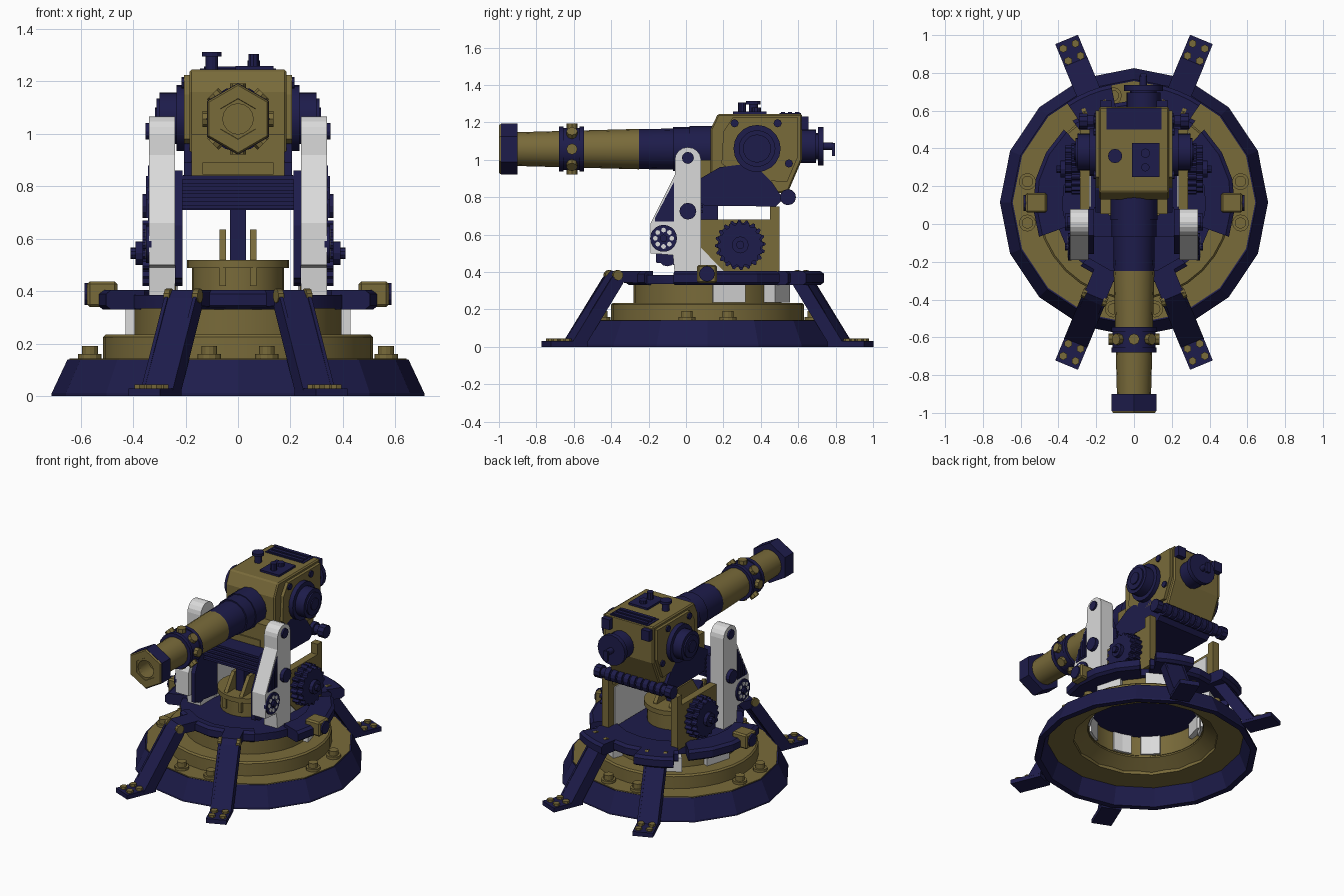
import bpy, bmesh
from math import sin, cos, pi, radians
from mathutils import Vector, Matrix

cube = bpy.data.objects.get("Cube")
if cube:
    bpy.data.objects.remove(cube)


def material(name, col):
    m = bpy.data.materials.new(name)
    m.use_nodes = True
    m.diffuse_color = (*col, 1)
    m.node_tree.nodes["Principled BSDF"].inputs["Base Color"].default_value = (*col, 1)
    return m


BLUE = material("navy_blue", (0.0125, 0.0115, 0.07))
GOLD = material("old_gold", (0.19, 0.145, 0.042))
WHITE = material("light_grey", (0.7, 0.7, 0.7))
CY = 0.115      # centre of the base along y
BZ = 1.057      # height of the barrel axis
X, Y, Z = Vector((1, 0, 0)), Vector((0, 1, 0)), Vector((0, 0, 1))


def finish(name, bm, mat, smooth=False, bevel=0):
    bmesh.ops.recalc_face_normals(bm, faces=bm.faces)
    me = bpy.data.meshes.new(name)
    bm.to_mesh(me)
    bm.free()
    me.materials.append(mat)
    ob = bpy.data.objects.new(name, me)
    bpy.context.collection.objects.link(ob)
    if bevel:
        mod = ob.modifiers.new("bevel", 'BEVEL')
        mod.width, mod.segments = bevel, 1
    if smooth:
        bpy.context.view_layer.objects.active = ob
        ob.select_set(True)
        bpy.ops.object.shade_smooth_by_angle(angle=radians(35))
        ob.select_set(False)
    return ob


def box(name, lo, hi, mat, bevel=0, frame=None):
    bm = bmesh.new()
    lo, hi = Vector(lo), Vector(hi)
    size = [abs(d) for d in hi - lo]
    bmesh.ops.create_cube(bm, size=1, matrix=Matrix.Translation((lo + hi) / 2)
                          @ Matrix.Diagonal((*size, 1)))
    if frame:
        bm.transform(frame)
    return finish(name, bm, mat, bevel=bevel)


def cyl(name, start, axis, length, r, mat, n=16, r2=None):
    bm = bmesh.new()
    rot = Vector(axis).to_track_quat('Z', 'Y').to_matrix().to_4x4()
    bmesh.ops.create_cone(bm, cap_ends=True, segments=n, radius1=r,
                          radius2=r if r2 is None else r2, depth=length,
                          matrix=Matrix.Translation(Vector(start)) @ rot
                          @ Matrix.Translation((0, 0, length / 2)))
    return finish(name, bm, mat, smooth=n > 12)


def prism(name, pts, x0, x1, mat, bevel=0, frame=None):
    """Side outline in (y, z), extruded along x."""
    bm = bmesh.new()
    f = bm.faces.new([bm.verts.new((x0, y, z)) for y, z in pts])
    ext = bmesh.ops.extrude_face_region(bm, geom=[f])
    bmesh.ops.translate(bm, vec=(x1 - x0, 0, 0),
                        verts=[v for v in ext['geom'] if isinstance(v, bmesh.types.BMVert)])
    if frame:
        bm.transform(frame)
    return finish(name, bm, mat, bevel=bevel)


def ring(name, pts, mat, n=32, a0=0, a1=360, frame=None, smooth=False):
    """Closed (radius, height) section swept about the base axis or a frame."""
    bm = bmesh.new()
    full = a1 - a0 == 360
    rows = []
    for i in range(n if full else n + 1):
        a = radians(a0 + (a1 - a0) * i / n)
        rows.append([bm.verts.new((r * cos(a), r * sin(a), z)) for r, z in pts])
    k = len(pts)
    for i in range(n):
        p, q = rows[i], rows[(i + 1) % len(rows)]
        for j in range(k):
            bm.faces.new((p[j], q[j], q[(j + 1) % k], p[(j + 1) % k]))
    if not full:
        bm.faces.new(rows[0])
        bm.faces.new(rows[-1])
    bm.transform(frame or Matrix.Translation((0, CY, 0)))
    return finish(name, bm, mat, smooth)


def slab(r0, r1, z0, z1):
    return [(r0, z0), (r1, z0), (r1, z1), (r0, z1)]


def gear(name, y, z, x0, x1, r, teeth, mat):
    pts = []
    for i in range(teeth * 4):
        a, rr = 2 * pi * i / (teeth * 4), r if i % 4 < 2 else r * 0.88
        pts.append((y + rr * cos(a), z + rr * sin(a)))
    return prism(name, pts, x0, x1, mat)


# Hollow stepped base
ring("base_skirt", [(0.71, 0), (0.71, 0.012), (0.65, 0.14), (0.62, 0.13), (0.67, 0)], BLUE, 16)
ring("base_top", slab(0.46, 0.642, 0.115, 0.143), GOLD, 16)
ring("base_flange", [(0.48, 0.12), (0.515, 0.14), (0.515, 0.225), (0.505, 0.235), (0.37, 0.235),
                     (0.37, 0.19)], GOLD, 32, smooth=True)
ring("base_collar", slab(0.365, 0.395, 0.2, 0.335), GOLD, 32, smooth=True)
for i in range(8):
    a = radians(90 * (i // 2) + (11 if i % 2 else -11))
    p = Vector((0.575 * cos(a), CY + 0.575 * sin(a), 0.14))
    cyl("base_bolt_washer", p, Z, 0.02, 0.045, GOLD, 12)
    cyl("base_bolt", p, Z, 0.052, 0.03, GOLD, 12)
for a, r, half in ((16, 0.43, 12), (164, 0.43, 12), (60, 0.47, 10), (120, 0.47, 10)):
    ring("collar_panel", slab(0.335, r, 0.236, 0.332), WHITE, 1, a - half, a + half)
for a in (150, 225, 255, 300, 330):
    ring("inner_panel", slab(0.35, 0.366, 0.205, 0.334), WHITE, 2, a - 10, a + 10)

# Deck with its edge blocks and side clamps
cyl("deck", (0, CY, 0.335), Z, 0.05, 0.425, BLUE, 24)
for a0, a1, r in ((-20, 46, 0.535), (134, 200, 0.535), (53, 127, 0.54), (230, 310, 0.44),
                  (56, 79, 0.635), (101, 124, 0.635)):
    ring("deck_block", [(0.38, 0.33), (r - 0.02, 0.33), (r, 0.345), (r, 0.39), (r - 0.02, 0.405),
                        (0.38, 0.405)], BLUE, 4, a0, a1)
for s in (-1, 1):
    box("deck_clamp", (s * 0.46, 0.06, 0.34), (s * 0.575, 0.165, 0.438), GOLD, 0.01)
    cyl("clamp_knob", (s * 0.56, 0.112, 0.39), X * s, 0.025, 0.042, BLUE, 12)

# Four sloping legs; local -y points outwards
for deg in (22.5, -22.5, 157.5, -157.5):
    F = Matrix.Translation((0, CY, 0)) @ Matrix.Rotation(radians(deg), 4, 'Z')
    prism("leg", [(-0.40, 0.34), (-0.40, 0.405), (-0.54, 0.405), (-0.57, 0.375), (-0.805, 0.03),
                  (-0.745, 0.03), (-0.52, 0.345)], -0.06, 0.06, BLUE, frame=F)
    for s in (-1, 1):
        prism("leg_flange", [(-0.54, 0.41), (-0.58, 0.37), (-0.812, 0.02), (-0.725, 0.02),
                             (-0.515, 0.34)], s * 0.052, s * 0.066, BLUE, frame=F)
        cyl("leg_hinge", F @ Vector((s * 0.048, -0.545, 0.383)), F.to_3x3() @ X * s,
            0.022, 0.028, GOLD, 10)
        for y in (-0.825, -0.895):
            cyl("foot_bolt", F @ Vector((s * 0.035, y, 0.025)), Z, 0.02, 0.022, GOLD, 6)
    box("foot", (-0.065, -0.933, 0), (0.065, -0.72, 0.03), BLUE, frame=F)

# Central pedestal and pivot
cyl("pedestal", (0, CY, 0.38), Z, 0.11, 0.175, GOLD, 24)
cyl("pedestal_rim", (0, CY, 0.488), Z, 0.032, 0.195, GOLD, 24)
for s in (-1, 1):
    prism("pivot_ear", [(-0.065, 0.42), (-0.065, 0.5), (0.03, 0.635), (0.18, 0.635), (0.25, 0.53),
                        (0.25, 0.42)], s * 0.045, s * 0.07, GOLD)
box("pivot_post", (-0.03, 0.02, 0.52), (0.03, 0.17, 0.78), BLUE)

# Side supports with louvres, wheels and gears
arc = [(0.01 + 0.07 * cos(pi * i / 8), 1.0 + 0.067 * sin(pi * i / 8)) for i in range(9)]
for s in (-1, 1):
    prism("support", [(0.08, 0.385)] + arc + [(-0.06, 0.92), (-0.19, 0.66), (-0.19, 0.5),
                                              (-0.07, 0.49), (-0.06, 0.385)], s * 0.24, s * 0.34, WHITE)
    prism("support_liner", [(0.08, 0.42), (0.08, 0.86), (-0.06, 0.86), (-0.16, 0.65), (-0.16, 0.45)],
          s * 0.212, s * 0.24, BLUE)
    prism("louvre_panel", [(-0.065, 0.67), (-0.065, 0.88), (-0.165, 0.69), (-0.165, 0.67)],
          s * 0.335, s * 0.344, BLUE)
    for i in range(3):
        y = -0.08 - 0.025 * i
        box("louvre", (s * 0.34, y - 0.006, 0.68), (s * 0.35, y + 0.006, 0.84 - 0.045 * i), BLUE)
    cyl("support_foot_roller", (s * 0.212, -0.1, 0.475), X * s, 0.028, 0.045, BLUE, 12)
    cyl("upper_pin", (s * 0.33, 0.01, 1.01), X * s, 0.022, 0.032, BLUE, 12)
    cyl("lower_pin", (s * 0.33, 0.01, 0.725), X * s, 0.035, 0.045, BLUE, 12)
    cyl("hand_wheel", (s * 0.33, -0.12, 0.58), X * s, 0.02, 0.072, BLUE, 20)
    for i in range(8):
        a = 2 * pi * i / 8
        cyl("wheel_gap", (s * 0.348, -0.12 + 0.044 * cos(a), 0.58 + 0.044 * sin(a)), X * s,
            0.005, 0.013, WHITE, 8)
    cyl("wheel_hub", (s * 0.34, -0.12, 0.58), X * s, 0.025, 0.02, BLUE, 10)
    # Gear case
    prism("gear_plate", [(0.08, 0.53), (0.08, 0.68), (0.45, 0.68), (0.45, 0.75), (0.5, 0.75),
                         (0.5, 0.385), (0.22, 0.385)], s * 0.235, s * 0.285, GOLD)
    prism("gear_plate_corner", [(0.08, 0.53), (0.22, 0.385), (0.08, 0.385)], s * 0.24, s * 0.28, WHITE)
    box("gear_plate_lining", (s * 0.228, 0.09, 0.39), (s * 0.237, 0.44, 0.66), WHITE)
    gear("drive_gear", 0.29, 0.545, s * 0.285, s * 0.33, 0.135, 20, BLUE)
    gear("outer_gear", 0.29, 0.545, s * 0.33, s * 0.365, 0.125, 16, BLUE)
    cyl("gear_hub", (s * 0.36, 0.29, 0.545), X * s, 0.03, 0.045, BLUE, 12)
    cyl("gear_axle", (s * 0.36, 0.29, 0.545), X * s, 0.05, 0.022, BLUE, 10)

# Ribbed cross member between the supports
box("cross_member", (-0.215, -0.05, 0.71), (0.215, 0.08, 0.84), BLUE)
for i in range(5):
    z = 0.715 + 0.028 * i
    box("cross_rib", (-0.212, -0.07, z), (0.212, 0.09, z + 0.014), BLUE)

# Curved cradle under the gun body, with a ribbed rear bar
prism("cradle", [(0.06, 0.78), (0.1, 0.755), (0.48, 0.75), (0.52, 0.79), (0.46, 0.88), (0.4, 0.94),
                 (0.3, 0.975), (0.18, 0.96), (0.06, 0.89)], -0.205, 0.205, BLUE)
cyl("cradle_roller", (-0.26, 0.545, 0.8), X, 0.52, 0.03, BLUE, 12)
for i in range(9):
    cyl("roller_rib", (-0.21 + 0.048 * i, 0.545, 0.8), X, 0.035, 0.043, BLUE, 12)
for s in (-1, 1):
    cyl("roller_knob", (s * 0.245, 0.545, 0.8), X * s, 0.045, 0.043, BLUE, 10)

# Gun body
prism("body", [(0.13, 0.86), (0.13, 1.16), (0.17, 1.245), (0.62, 1.245), (0.62, 1.0), (0.545, 0.825),
               (0.42, 0.82)], -0.185, 0.185, GOLD, 0.008)
box("body_front_plate", (-0.178, 0.052, 0.842), (0.178, 0.14, 1.0), GOLD)
box("body_front_strip", (-0.135, 0.044, 0.845), (0.135, 0.06, 0.89), GOLD)
for s in (-1, 1):
    prism("cheek", [(0.19, 0.98), (0.2, 1.15), (0.25, 1.225), (0.6, 1.225), (0.6, 1.02), (0.54, 0.88),
                    (0.3, 0.9)], s * 0.18, s * 0.205, GOLD)
    for n, x, l, r in (("drum", 0.2, 0.035, 0.126), ("drum_step", 0.23, 0.07, 0.098),
                       ("drum_cap", 0.295, 0.015, 0.075), ("drum_pin", 0.305, 0.012, 0.04)):
        cyl(n, (s * x, 0.38, 1.06), X * s, l, r, BLUE, 20)
    for y, z in ((0.26, 1.195), (0.49, 1.195), (0.55, 0.98)):
        cyl("cheek_bolt", (s * 0.2, y, z), X * s, 0.015, 0.022, BLUE, 8)
    box("rear_bracket", (s * 0.12, 0.615, 1.16), (s * 0.18, 0.655, 1.23), BLUE)
box("top_grille", (-0.145, 0.5, 1.24), (0.145, 0.615, 1.249), BLUE)
for i in range(3):
    box("top_slat", (-0.13, 0.507 + 0.038 * i, 1.24), (0.13, 0.53 + 0.038 * i, 1.256), BLUE)

# Roof fittings
cyl("vent_stem", (-0.1, 0.36, 1.24), Z, 0.06, 0.024, BLUE, 12)
cyl("vent_cap", (-0.1, 0.36, 1.295), Z, 0.018, 0.038, BLUE, 12)
box("hatch", (-0.01, 0.25, 1.24), (0.135, 0.43, 1.258), BLUE)
cyl("hatch_knob", (0.06, 0.3, 1.255), Z, 0.05, 0.022, BLUE, 10)
cyl("hatch_button", (0.06, 0.375, 1.255), Z, 0.025, 0.025, BLUE, 10)

# Breech on the rear face
for n, y, l, r in (("breech", 0.61, 0.085, 0.09), ("breech_neck", 0.69, 0.025, 0.07),
                   ("breech_disc", 0.705, 0.03, 0.103), ("breech_stem", 0.73, 0.055, 0.02)):
    cyl(n, (0.05, y, 1.072), Y, l, r, BLUE, 16)
box("breech_handle", (0.035, 0.78, 1.02), (0.065, 0.797, 1.09), BLUE)

# Barrel
BF = Matrix.Translation((0, 0, BZ)) @ Matrix.Rotation(-pi / 2, 4, 'X')
ring("barrel", [(0.06, -0.99), (0.088, -0.99), (0.108, -0.25), (0.06, -0.25)], GOLD, 16,
     frame=BF, smooth=True)
cyl("barrel_core", (0, -0.88, BZ), Y, 0.65, 0.064, GOLD, 16)
MF = BF @ Matrix.Rotation(pi / 6, 4, 'Z')
ring("muzzle_nut", slab(0.08, 0.137, -0.99, -0.9), BLUE, 6, frame=MF)
ring("muzzle_face", [(0.07, -0.98), (0.078, -1), (0.128, -1), (0.136, -0.988), (0.08, -0.98)],
     GOLD, 6, frame=MF)
ring("muzzle_lip", slab(0.058, 0.088, -0.996, -0.97), GOLD, 16, frame=BF)
cyl("barrel_sleeve", (0, -0.25, BZ), Y, 0.2, 0.107, BLUE, 16, 0.11)
cyl("barrel_root", (0, -0.07, BZ), Y, 0.1, 0.118, BLUE, 16)
cyl("barrel_socket", (0, 0.02, BZ), Y, 0.13, 0.124, BLUE, 16)
cyl("barrel_collar", (0, -0.66, BZ), Y, 0.1, 0.113, BLUE, 16)
for y in (-0.68, -0.57):
    cyl("collar_edge", (0, y, BZ), Y, 0.025, 0.12, BLUE, 16)
for i in range(8):
    d = Vector((cos(pi * i / 4), 0, sin(pi * i / 4)))
    cyl("collar_knob", Vector((0, -0.61, BZ)) + d * 0.1, d, 0.036, 0.03, GOLD, 8)
